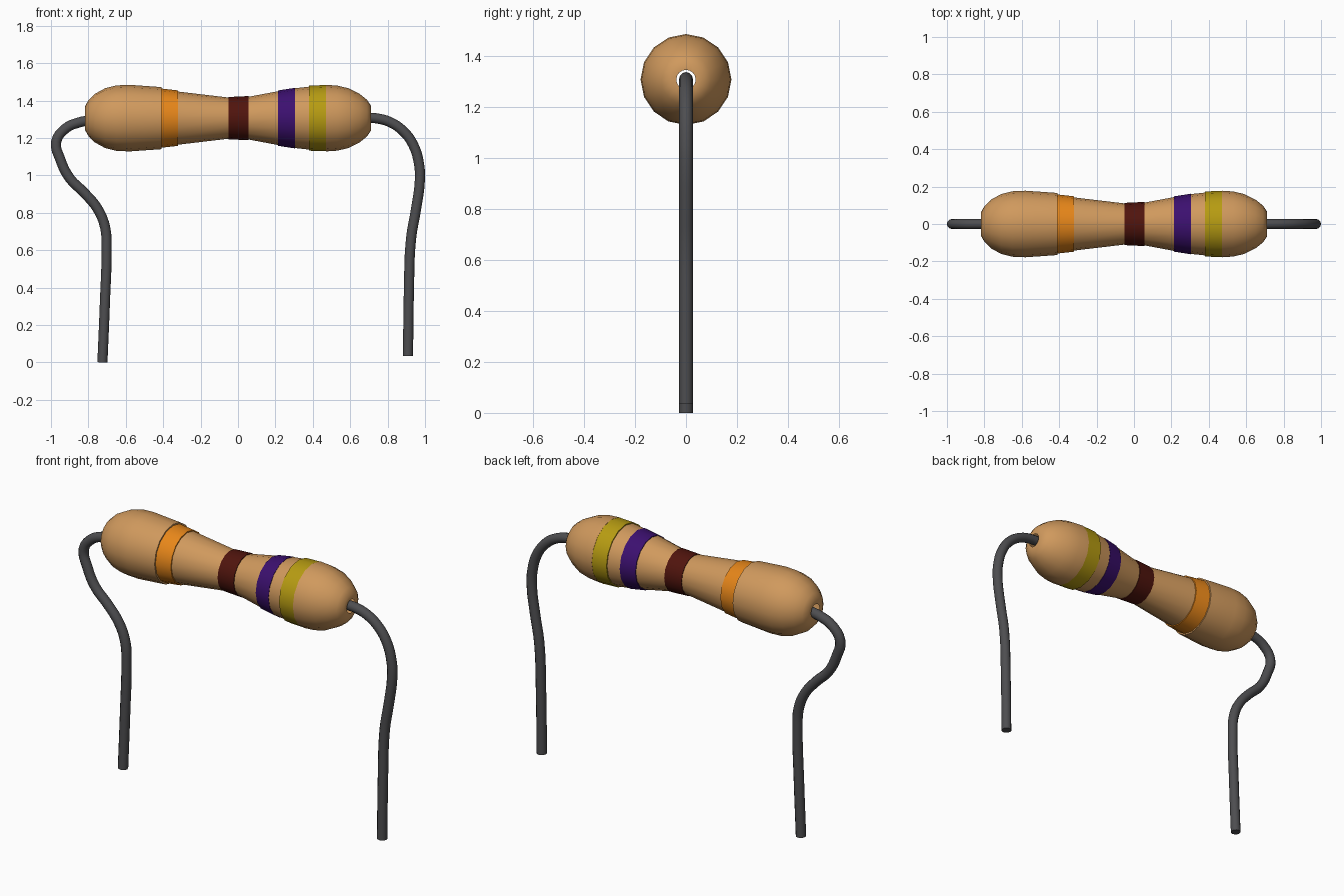
import bpy, bmesh, math

if "Cube" in bpy.data.objects:
    bpy.data.objects.remove(bpy.data.objects["Cube"])

AXIS_Z = 1.306
SIDES = 16


def colour(name, rgb):
    m = bpy.data.materials.new(name)
    m.diffuse_color = (*rgb, 1)
    m.use_nodes = True
    m.node_tree.nodes["Principled BSDF"].inputs["Base Color"].default_value = m.diffuse_color
    return m


def revolve(name, profile, mat):
    """Turn an (x, radius) profile around the resistor axis."""
    bm = bmesh.new()
    rings = []
    for x, r in profile:
        rings.append([bm.verts.new((x, r * math.sin(a), AXIS_Z + r * math.cos(a)))
                      for a in (2 * math.pi * i / SIDES for i in range(SIDES))])
    for a, b in zip(rings, rings[1:]):
        for i in range(SIDES):
            j = (i + 1) % SIDES
            bm.faces.new((a[i], a[j], b[j], b[i]))
    me = bpy.data.meshes.new(name)
    bm.to_mesh(me)
    bm.free()
    me.materials.append(mat)
    ob = bpy.data.objects.new(name, me)
    bpy.context.collection.objects.link(ob)
    bpy.ops.object.select_all(action='DESELECT')
    ob.select_set(True)
    bpy.context.view_layer.objects.active = ob
    bpy.ops.object.shade_smooth_by_angle(angle=math.radians(40))


def wire(name, points, mat):
    """Round bent lead through (x, z) points."""
    cu = bpy.data.curves.new(name, 'CURVE')
    cu.dimensions = '3D'
    cu.bevel_depth = 0.027
    cu.bevel_resolution = 4
    cu.resolution_u = 4
    cu.use_fill_caps = True
    sp = cu.splines.new('BEZIER')
    sp.bezier_points.add(len(points) - 1)
    for p, (x, z) in zip(sp.bezier_points, points):
        p.co = (x, 0, z)
        p.handle_left_type = p.handle_right_type = 'AUTO'
    cu.materials.append(mat)
    ob = bpy.data.objects.new(name, cu)
    bpy.context.collection.objects.link(ob)


tan = colour("tan", (0.63, 0.32, 0.11))
metal = colour("dark_metal", (0.075, 0.075, 0.08))

# Ceramic body, in sections between the colour bands
revolve("body_left", [(-0.815, 0.038), (-0.817, 0.065), (-0.80, 0.095), (-0.765, 0.13),
                      (-0.71, 0.16), (-0.65, 0.175), (-0.58, 0.178), (-0.41, 0.166),
                      (-0.41, 0.15)], tan)
revolve("body_mid_left", [(-0.32, 0.142), (-0.05, 0.11)], tan)
revolve("body_mid_right", [(0.055, 0.114), (0.215, 0.144)], tan)
revolve("body_inner_right", [(0.305, 0.16), (0.38, 0.168)], tan)
revolve("body_right", [(0.47, 0.17), (0.47, 0.178), (0.53, 0.174), (0.59, 0.16),
                       (0.65, 0.13), (0.69, 0.098), (0.712, 0.065), (0.712, 0.038)], tan)

# Colour bands: x start, x end, radius start, radius end
bands = {
    "orange_band": (-0.41, -0.32, 0.158, 0.148, (0.80, 0.24, 0.01)),
    "brown_band": (-0.05, 0.055, 0.113, 0.118, (0.08, 0.007, 0.004)),
    "violet_band": (0.215, 0.305, 0.148, 0.162, (0.045, 0.005, 0.16)),
    "yellow_band": (0.38, 0.47, 0.174, 0.177, (0.47, 0.33, 0.006)),
}
for name, (x0, x1, r0, r1, rgb) in bands.items():
    revolve(name, [(x0, r0 - 0.008), (x0, r0), (x1, r1), (x1, r1 - 0.008)],
            colour(name, rgb))

# Bent wire leads
wire("left_lead", [(-0.79, 1.295), (-0.85, 1.283), (-0.92, 1.252), (-0.972, 1.18),
                   (-0.95, 1.085), (-0.90, 0.985), (-0.82, 0.905), (-0.75, 0.82),
                   (-0.71, 0.72), (-0.703, 0.605), (-0.711, 0.337), (-0.725, 0.0)], metal)
wire("right_lead", [(0.69, 1.308), (0.74, 1.305), (0.81, 1.286), (0.88, 1.24),
                    (0.936, 1.165), (0.968, 1.06), (0.972, 0.97), (0.952, 0.82),
                    (0.925, 0.66), (0.914, 0.39), (0.909, 0.035)], metal)
